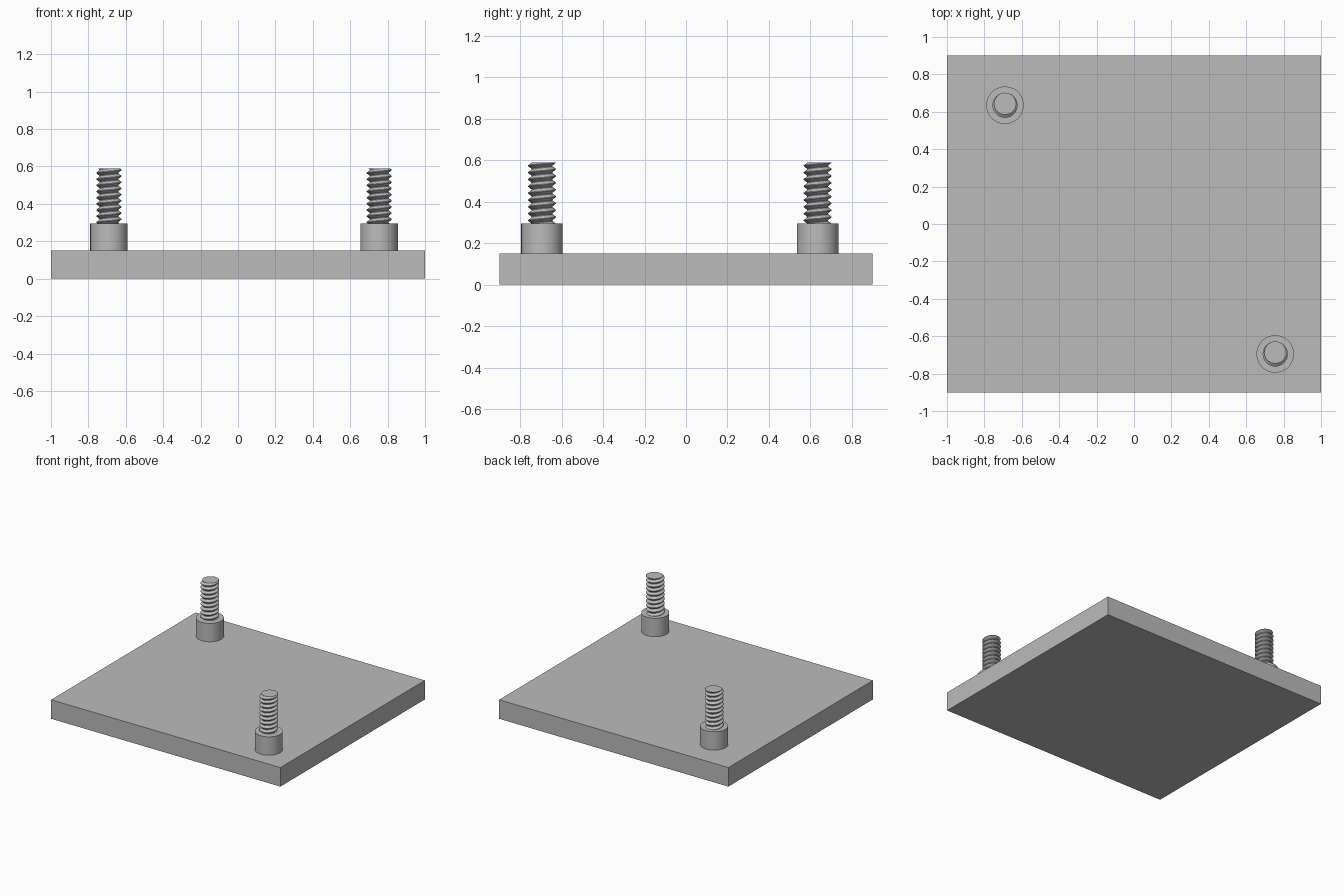
import bpy
import bmesh
from math import cos, sin, tau

cube = bpy.data.objects.get("Cube")
if cube:
    bpy.data.objects.remove(cube, do_unlink=True)

# One grey for everything
grey = bpy.data.materials.new("plain_grey")
grey.use_nodes = True
grey.diffuse_color = (0.5, 0.5, 0.5, 1)
grey.node_tree.nodes["Principled BSDF"].inputs["Base Color"].default_value = (0.5, 0.5, 0.5, 1)

PLATE_TOP, BOSS_TOP, STUD_TOP = 0.15, 0.295, 0.59
BOSS_RADIUS, CREST, ROOT = 0.1, 0.067, 0.05
PITCH, SEGMENTS = 0.033, 48
# Thread profile over one pitch: (phase, radius)
PROFILE = [(0, CREST), (0.1, CREST), (0.5, ROOT), (0.6, ROOT), (1, CREST)]


def thread_radius(phase):
    phase %= 1
    for (a, ra), (b, rb) in zip(PROFILE, PROFILE[1:]):
        if phase <= b:
            return ra + (rb - ra) * (phase - a) / (b - a)


def add_stud(name, x, y):
    """Helical thread, cut flat at both ends, with the crest at the back on top."""
    height = STUD_TOP - BOSS_TOP
    shift = 0.25 + 0.05 - height / PITCH
    rows = [turn + phase for turn in range(-2, int(height / PITCH) + 4)
            for phase, _ in PROFILE[:-1]]
    step = len(PROFILE) - 1
    bm = bmesh.new()
    columns = []
    for j in range(SEGMENTS):
        turn = j / SEGMENTS
        column = []
        for row in rows:
            z = min(max(PITCH * (row + turn - shift % 1), 0), height)
            r = thread_radius(z / PITCH + shift - turn)
            column.append(bm.verts.new((r * cos(tau * turn), r * sin(tau * turn), z)))
        columns.append(column)
    for j in range(SEGMENTS):
        here, there = columns[j], columns[(j + 1) % SEGMENTS]
        skip = step if j == SEGMENTS - 1 else 0
        for k in range(len(rows) - 1 - skip):
            bm.faces.new((here[k], there[k + skip], there[k + 1 + skip], here[k + 1]))
    bmesh.ops.remove_doubles(bm, verts=bm.verts, dist=0.00005)
    # Close the cut ends
    bmesh.ops.holes_fill(bm, edges=[e for e in bm.edges if e.is_boundary], sides=0)
    bmesh.ops.recalc_face_normals(bm, faces=bm.faces)
    mesh = bpy.data.meshes.new(name)
    bm.to_mesh(mesh)
    bm.free()
    stud = bpy.data.objects.new(name, mesh)
    stud.location = (x, y, BOSS_TOP)
    bpy.context.collection.objects.link(stud)
    mesh.materials.append(grey)
    smooth(stud)


def smooth(obj):
    bpy.ops.object.select_all(action="DESELECT")
    obj.select_set(True)
    bpy.context.view_layer.objects.active = obj
    bpy.ops.object.shade_smooth_by_angle(angle=0.5)


# Base plate
bpy.ops.mesh.primitive_cube_add(size=1, location=(0, 0, PLATE_TOP / 2))
plate = bpy.context.object
plate.name = "base_plate"
plate.scale = (2, 1.8, PLATE_TOP)
plate.data.materials.append(grey)

# Two bosses with threaded studs in opposite corners
for side, x, y in (("back_right", -0.69, 0.635), ("front_left", 0.755, -0.695)):
    bpy.ops.mesh.primitive_cylinder_add(
        vertices=64, radius=BOSS_RADIUS, depth=BOSS_TOP - PLATE_TOP,
        location=(x, y, (BOSS_TOP + PLATE_TOP) / 2))
    boss = bpy.context.object
    boss.name = side + "_boss"
    boss.data.materials.append(grey)
    smooth(boss)
    add_stud(side + "_threaded_stud", x, y)
